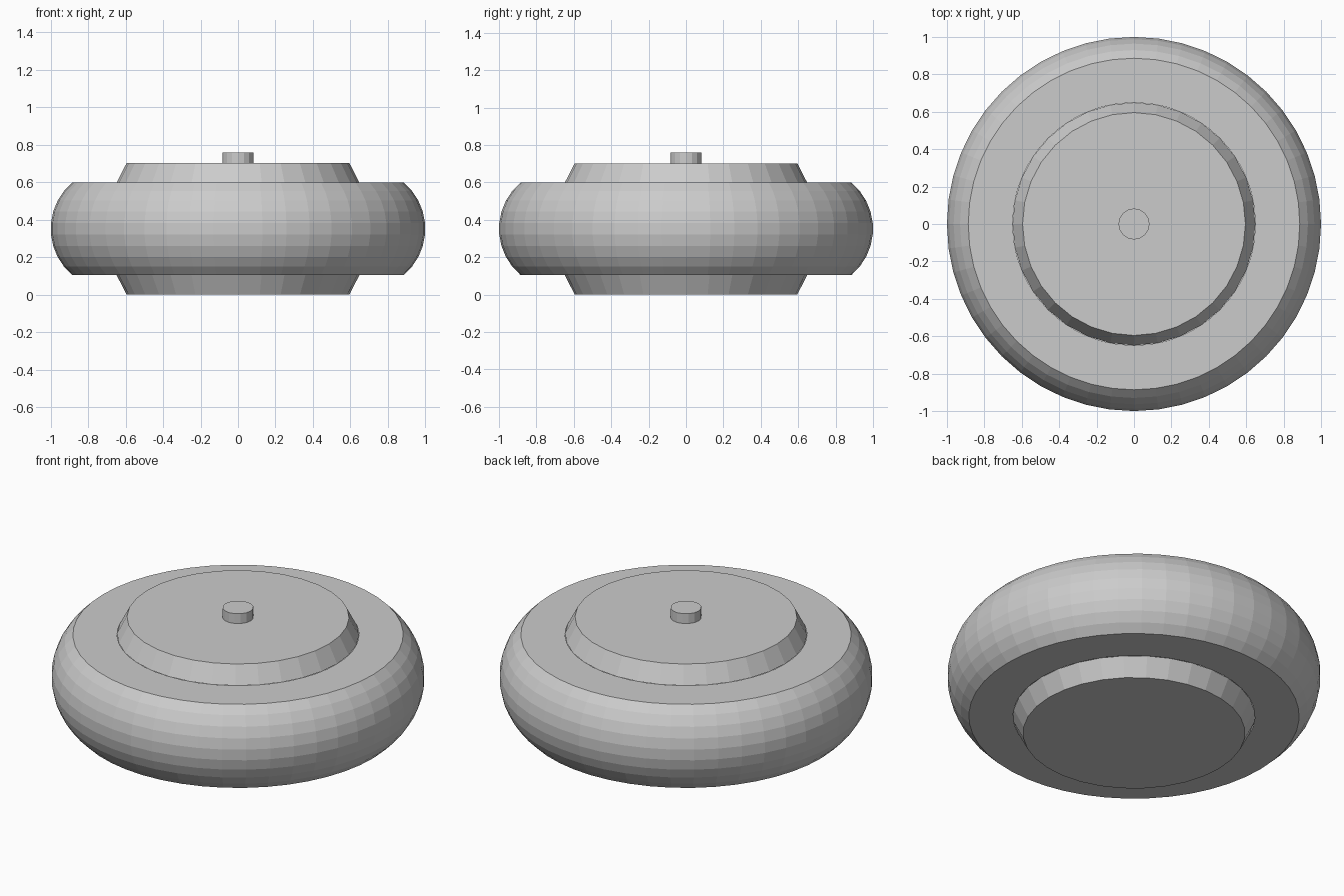
import bpy, bmesh
from math import sin, cos, pi, radians

if "Cube" in bpy.data.objects:
    bpy.data.objects.remove(bpy.data.objects["Cube"])


def lathe(name, profile, sides, cap_start=False, cap_end=False):
    """Revolve (radius, z) points around the z axis with flat faces."""
    bm = bmesh.new()
    rings = [[bm.verts.new((r * cos(2 * pi * i / sides), r * sin(2 * pi * i / sides), z))
              for i in range(sides)] for r, z in profile]
    for a, b in zip(rings, rings[1:]):
        for i in range(sides):
            j = (i + 1) % sides
            bm.faces.new((a[i], a[j], b[j], b[i]))
    if cap_start:
        bm.faces.new(rings[0][::-1])
    if cap_end:
        bm.faces.new(rings[-1])
    mesh = bpy.data.meshes.new(name)
    bm.to_mesh(mesh)
    bm.free()
    obj = bpy.data.objects.new(name, mesh)
    bpy.context.collection.objects.link(obj)
    return obj


MID, HALF = 0.352, 0.247        # middle height and half width of the body
HUB_OUT, HUB_IN = 0.648, 0.595  # hub radii at the body and at its flat face
ARC_R, ARC_ANGLE, STEPS = 0.323, radians(49.9), 9

# Rounded body with flat annular sides
arc = []
for k in range(STEPS + 1):
    t = -ARC_ANGLE + 2 * ARC_ANGLE * k / STEPS
    arc.append((1 - ARC_R + ARC_R * cos(t), MID + ARC_R * sin(t)))
lathe("round_body", [(HUB_OUT, MID - HALF)] + arc + [(HUB_OUT, MID + HALF)], 48)

# Tapered hubs, below and above
lathe("lower_hub", [(HUB_IN, 0), (HUB_OUT, MID - HALF)], 32, cap_start=True)
lathe("upper_hub", [(HUB_OUT, MID + HALF), (HUB_IN, 0.702)], 32, cap_end=True)

# Small centre pin on top
lathe("centre_pin", [(0.083, 0.702), (0.083, 0.76)], 16, cap_end=True)
